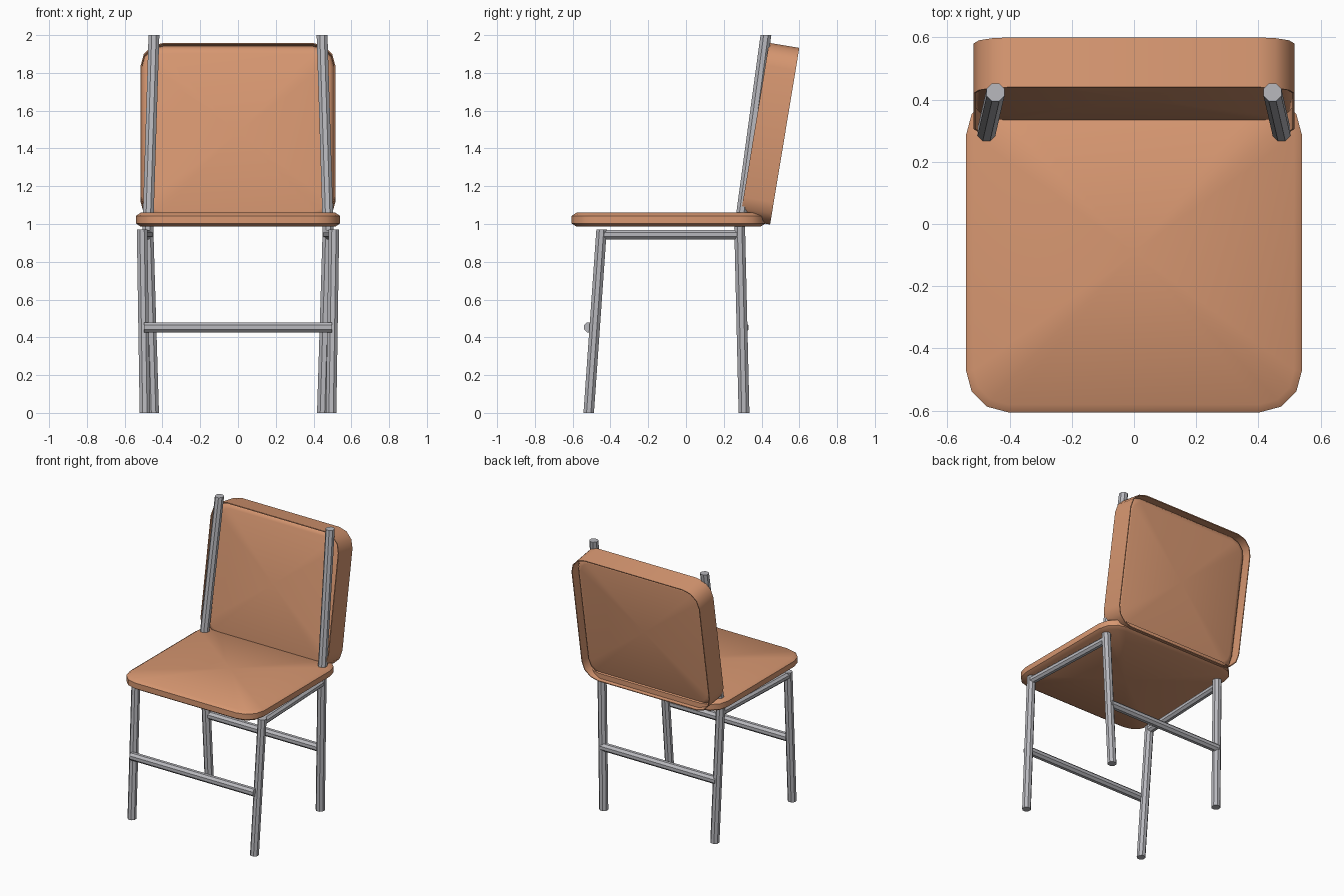
import bpy, bmesh, math
from mathutils import Vector

cube = bpy.data.objects.get("Cube")
if cube:
    bpy.data.objects.remove(cube, do_unlink=True)


def material(name, color, metallic=0.0):
    m = bpy.data.materials.new(name)
    m.use_nodes = True
    m.diffuse_color = (*color, 1)
    bsdf = m.node_tree.nodes["Principled BSDF"]
    bsdf.inputs["Base Color"].default_value = (*color, 1)
    bsdf.inputs["Metallic"].default_value = metallic
    return m


leather = material("tan_leather", (0.68, 0.31, 0.165))
steel = material("grey_steel", (0.48, 0.48, 0.51))


def loft(name, rings, mat, caps=True, closed=False, fan=False, smooth=None):
    """Skin a list of equal rings; cap flat or with a centre point, or close into a loop."""
    bm = bmesh.new()
    loops = [[bm.verts.new(p) for p in ring] for ring in rings]
    n = len(loops[0])
    pairs = list(zip(loops, loops[1:]))
    if closed:
        pairs.append((loops[-1], loops[0]))
    for a, b in pairs:
        for i in range(n):
            j = (i + 1) % n
            bm.faces.new((a[i], a[j], b[j], b[i]))
    if caps and not closed:
        ends = [bm.faces.new(loops[0]), bm.faces.new(loops[-1])]
        if fan:
            bmesh.ops.poke(bm, faces=ends)
    bmesh.ops.recalc_face_normals(bm, faces=bm.faces)
    mesh = bpy.data.meshes.new(name)
    bm.to_mesh(mesh)
    bm.free()
    mesh.materials.append(mat)
    ob = bpy.data.objects.new(name, mesh)
    bpy.context.collection.objects.link(ob)
    if smooth:
        bpy.ops.object.select_all(action='DESELECT')
        ob.select_set(True)
        bpy.context.view_layer.objects.active = ob
        bpy.ops.object.shade_smooth_by_angle(angle=math.radians(smooth))
    return ob


def tube(name, points, radius, axis):
    """Eight-sided tube whose rings all lie square to one axis (0, 1 or 2)."""
    u, v = (axis + 1) % 3, (axis + 2) % 3
    rings = []
    for p in points:
        ring = []
        for k in range(8):
            a = math.tau * (k + 0.5) / 8
            q = Vector(p)
            q[u] += radius * math.cos(a)
            q[v] += radius * math.sin(a)
            ring.append(q)
        rings.append(ring)
    return loft(name, rings, steel)


def rounded(w, h, r, inset, z, seg=3):
    """Rounded rectangle outline, drawn in by inset, at height z."""
    ring = []
    for q, (sx, sy) in enumerate(((1, 1), (-1, 1), (-1, -1), (1, -1))):
        for k in range(seg + 1):
            a = math.pi / 2 * (q + k / seg)
            ring.append((sx * (w - r) + (r - inset) * math.cos(a),
                         sy * (h - r) + (r - inset) * math.sin(a), z))
    return ring


def cushion(name, w, h, r, profile, smooth):
    return loft(name, [rounded(w, h, r, i, z) for i, z in profile],
                leather, fan=True, smooth=smooth)


# Seat pad with chamfered rim
seat = cushion("seat", 0.54, 0.5125, 0.135,
               [(0.025, -0.037), (0, -0.02), (0, 0.02), (0.025, 0.037)], 42)
seat.location = (0, -0.0925, 1.023)

# Backrest: an open band around a recessed pad
W, H, R, D = 0.515, 0.474, 0.12, 0.081
band = loft("backrest_band",
            [rounded(W, H, R, i, z) for i, z in
             ((0, -D), (0, D), (0.006, D), (0.006, -D))],
            leather, closed=True, smooth=35)
pad = cushion("backrest_pad", W, H, R,
              [(0.05, -0.04), (0.025, -0.033), (0.006, -0.012),
               (0.006, 0.012), (0.025, 0.033), (0.05, 0.04)], 50)
for part in (band, pad):
    part.location = (0, 0.4425, 1.478)
    part.rotation_euler.x = math.radians(90 - 9.4)

# Legs, posts and side rails on both sides
for side, s in (("left", 1), ("right", -1)):
    tube(f"front_leg_{side}",
         [(s * 0.493, -0.515, 0), (s * 0.508, -0.447, 0.97)], 0.03, 2)
    tube(f"back_leg_and_post_{side}",
         [(s * 0.447, 0.307, 0), (s * 0.477, 0.284, 0.98),
          (s * 0.445, 0.423, 2.0)], 0.031, 2)
    tube(f"side_rail_{side}",
         [(s * 0.507, -0.447, 0.944), (s * 0.477, 0.284, 0.944)], 0.027, 1)

# Cross bars between the legs
for name, x, y in (("front_bar", 0.497, -0.513), ("back_bar", 0.461, 0.305)):
    tube(name, [(-x, y, 0.453), (x, y, 0.453)], 0.029, 0)
